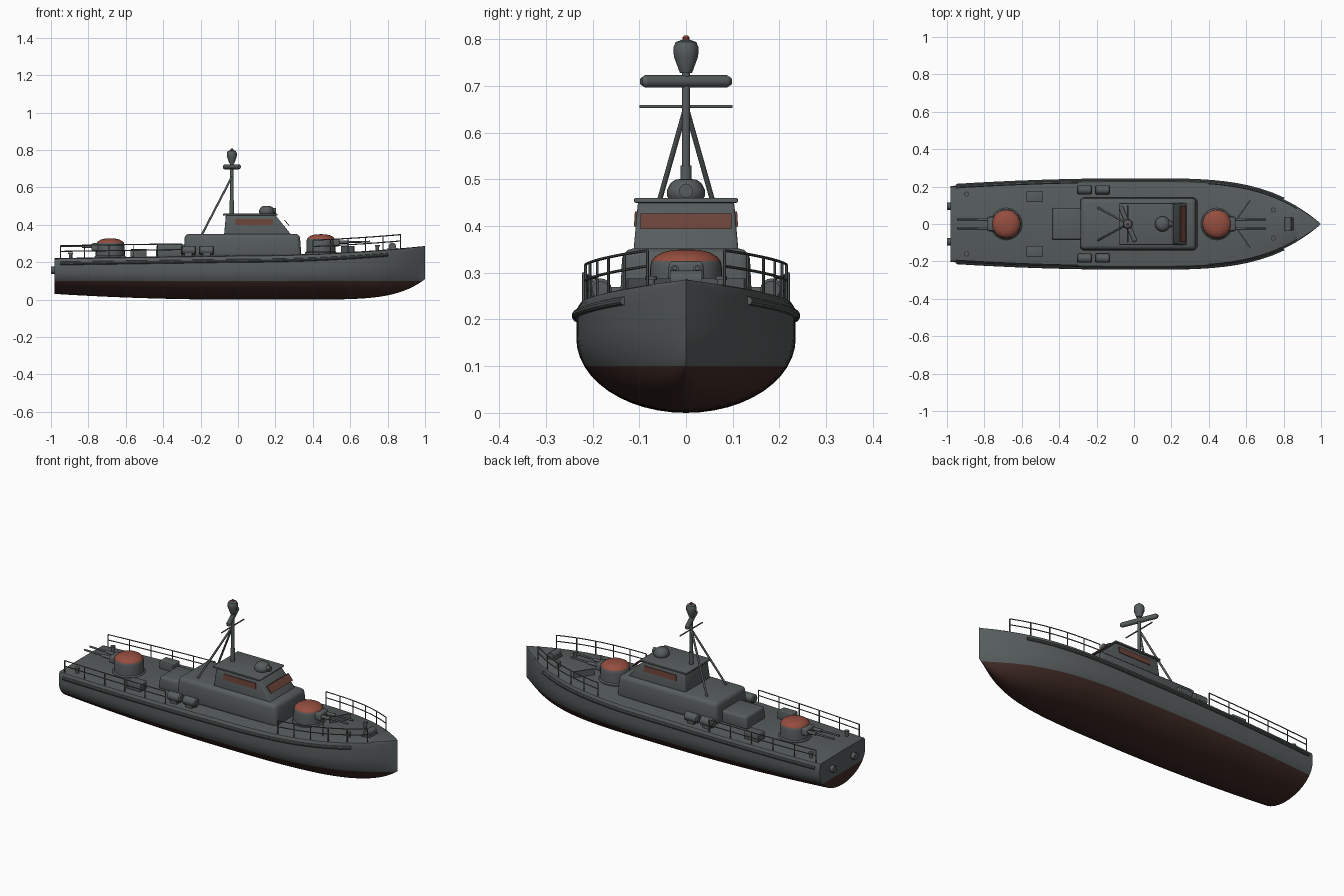
import bpy, bmesh, math
from mathutils import Vector, Matrix

if "Cube" in bpy.data.objects:
    bpy.data.objects.remove(bpy.data.objects["Cube"])

def mat(name, rgb):
    m = bpy.data.materials.new(name)
    m.diffuse_color = (*rgb, 1)
    m.use_nodes = True
    m.node_tree.nodes["Principled BSDF"].inputs["Base Color"].default_value = m.diffuse_color
    return m
GREY = mat("hull grey", (0.095, 0.108, 0.108))
DARKRED = mat("antifouling dark red", (0.052, 0.024, 0.019))
RED = mat("dome red", (0.30, 0.075, 0.05))
GLASS = mat("window brown red", (0.15, 0.058, 0.042))

def finish(bm, name, mats, smooth=35):
    bmesh.ops.recalc_face_normals(bm, faces=bm.faces)
    me = bpy.data.meshes.new(name)
    bm.to_mesh(me)
    bm.free()
    ob = bpy.data.objects.new(name, me)
    bpy.context.collection.objects.link(ob)
    for m in mats:
        me.materials.append(m)
    bpy.ops.object.select_all(action='DESELECT')
    ob.select_set(True)
    bpy.context.view_layer.objects.active = ob
    bpy.ops.object.shade_smooth_by_angle(angle=math.radians(smooth))
    return ob

def prism(name, bottom, top, z0, z1, bevel=0.0, m=GREY, seg=3):
    """Box from two (x0, x1, half width, y centre) rectangles."""
    bm = bmesh.new()
    rings = []
    for (x0, x1, h, yc), z in ((bottom, z0), (top, z1)):
        rings.append([bm.verts.new((x, yc + s * h, z)) for x, s in ((x0, -1), (x1, -1), (x1, 1), (x0, 1))])
    bm.faces.new(rings[0])
    bm.faces.new(rings[1])
    for i in range(4):
        j = (i + 1) % 4
        bm.faces.new((rings[0][i], rings[0][j], rings[1][j], rings[1][i]))
    if bevel:
        bmesh.ops.bevel(bm, geom=bm.edges[:], offset=bevel, segments=seg, profile=0.5, affect='EDGES')
    return finish(bm, name, [m])

def add_rod(bm, a, b, r, r2=None, n=10):
    a, b = Vector(a), Vector(b)
    rot = (b - a).to_track_quat('Z', 'Y').to_matrix().to_4x4()
    bmesh.ops.create_cone(bm, cap_ends=True, segments=n, radius1=r, radius2=r if r2 is None else r2,
                          depth=(b - a).length, matrix=Matrix.Translation((a + b) / 2) @ rot)

def rods(name, items, n=10, m=GREY):
    bm = bmesh.new()
    for it in items:
        add_rod(bm, *it, n=n)
    return finish(bm, name, [m])

def lathe(name, profile, pos, n=24, mats=(GREY,), split=9):
    """Revolved (radius, z) profile; faces above split take the second material."""
    bm = bmesh.new()
    vs = [bm.verts.new((r, 0, z)) for r, z in profile]
    es = [bm.edges.new(p) for p in zip(vs, vs[1:])]
    bmesh.ops.spin(bm, geom=vs + es, cent=(0, 0, 0), axis=(0, 0, 1), angle=math.tau, steps=n)
    bmesh.ops.remove_doubles(bm, verts=bm.verts, dist=1e-5)
    for f in bm.faces:
        f.material_index = int(f.calc_center_median().z > split)
    bmesh.ops.translate(bm, verts=bm.verts, vec=pos)
    return finish(bm, name, mats)

# Hull lines
def width(x):
    return 0.235 * (1 - x ** 3.7) if x > 0 else 0.235 - 0.033 * x * x
def deck(x):
    return 0.235 + (0.05 * x * x if x > 0 else 0.015 * x)
def keel(x):
    return 0.11 * x ** 7 if x > 0 else 0.032 * x * x

# Hull: lofted sections, split at the waterline
bm = bmesh.new()
rings = []
for i in range(49):
    t = i / 48
    x = -0.98 + 1.98 * (1 - (1 - t) ** 1.4)
    w, d, k = width(x), deck(x), keel(x)
    zm = k + 0.68 * (d - k)
    half = [(w * math.sin(a), zm - (zm - k) * math.cos(a)) for a in [j * math.pi / 24 for j in range(13)]]
    half += [(w, d - 0.035), (w * 0.992, d - 0.012), (w * 0.965, d - 0.002), (w * 0.93, d), (0, d + 0.002)]
    pts = half + [(-y, z) for y, z in half[-2:0:-1]]
    rings.append([bm.verts.new((x, y, z)) for y, z in pts])
n = len(rings[0])
for a, b in zip(rings, rings[1:]):
    for i in range(n):
        bm.faces.new((a[i], a[(i + 1) % n], b[(i + 1) % n], b[i]))
bm.faces.new(rings[0])
bmesh.ops.remove_doubles(bm, verts=bm.verts, dist=1e-5)
bmesh.ops.bisect_plane(bm, geom=bm.verts[:] + bm.edges[:] + bm.faces[:], plane_co=(0, 0, 0.1), plane_no=(0, 0, 1))
for f in bm.faces:
    f.material_index = int(f.calc_center_median().z < 0.1)
finish(bm, "hull", [GREY, DARKRED])

# Rub rails, guard rails and stanchions on both sides
def edge(x, s, dz, inset):
    return (x, s * (width(x) - inset), deck(x) + dz)
for s, side in ((1, "port"), (-1, "starboard")):
    xs = [-0.95 + 1.75 * i / 28 for i in range(29)]
    rods("rub_rail_" + side, [(edge(a, s, -0.027, -0.001), edge(b, s, -0.027, -0.001), 0.009)
                              for a, b in zip(xs, xs[1:])])
    for part, x0, x1, posts, h in (("aft", -0.95, -0.3, 6, 0.068), ("bow", 0.4, 0.87, 6, 0.075)):
        xs = [x0 + (x1 - x0) * i / 15 for i in range(16)]
        items = [(edge(a, s, dz, 0.012), edge(b, s, dz, 0.012), 0.003)
                 for dz in (h, h * 0.55) for a, b in zip(xs, xs[1:])]
        for i in range(posts):
            x = x0 + (x1 - x0) * i / (posts - 1)
            items.append((edge(x, s, -0.005, 0.012), edge(x, s, h, 0.012), 0.003))
        rods(f"{part}_guard_rail_{side}", items, 6)

# Deckhouse, bridge and roof
prism("deckhouse", (-0.29, 0.34, 0.142, 0), (-0.285, 0.33, 0.136, 0), 0.225, 0.352, 0.022)
prism("bridge", (-0.075, 0.29, 0.113, 0), (-0.065, 0.2, 0.103, 0), 0.34, 0.452, 0.006)
prism("bridge_roof", (-0.08, 0.212, 0.111, 0), (-0.08, 0.21, 0.111, 0), 0.45, 0.46, 0.003)
prism("aft_casing", (-0.44, -0.27, 0.087, 0), (-0.435, -0.27, 0.084, 0), 0.225, 0.296, 0.012)

# Windows
prism("front_window", (0.272, 0.277, 0.097, 0), (0.245, 0.25, 0.097, 0), 0.394, 0.427, 0, GLASS)
for s in (1, -1):
    prism("side_window", (-0.015, 0.187, 0.004, s * 0.1075), (-0.015, 0.187, 0.004, s * 0.1055),
          0.399, 0.431, 0, GLASS)

# Searchlight on the roof
lathe("searchlight", [(0, 0), (0.036, 0), (0.041, 0.008), (0.041, 0.02), (0.033, 0.035), (0.022, 0.043), (0, 0.044)],
      (0.153, 0, 0.457), 16)
rods("searchlight_stub", [((0.18, 0, 0.476), (0.202, 0, 0.476), 0.015)], 12)

# Mast, legs, yard, radar bar and lantern
MX = -0.033
rods("mast", [((MX, 0, 0.455), (MX, 0, 0.53), 0.012), ((MX, 0, 0.52), (MX, 0, 0.735), 0.009),
              ((MX, 0, 0.656), (-0.193, 0.087, 0.348), 0.0055), ((MX, 0, 0.656), (-0.193, -0.087, 0.348), 0.0055),
              ((MX, -0.1, 0.656), (MX, 0.1, 0.656), 0.0035)], 12)
dx, dy = -0.036, 0.087
bar = [((MX - dx, -dy, 0.71), (MX + dx, dy, 0.71), 0.0135)]
for s in (1, -1):
    bar.append(((MX + s * dx, s * dy, 0.71), (MX + s * dx * 1.1, s * dy * 1.1, 0.71), 0.0135, 0.008))
rods("radar_bar", bar, 16)
lathe("mast_lantern", [(0, 0), (0.013, 0), (0.026, 0.035), (0.027, 0.055), (0.022, 0.066), (0.009, 0.071), (0, 0.071)],
      (MX, 0, 0.728), 12)
lathe("lantern_tip", [(0.008, 0), (0.008, 0.006), (0.004, 0.01), (0, 0.01)], (MX, 0, 0.798), 10, (RED,))

# Gun turrets: fore and aft
for name, x, z, d, reach in (("fore", 0.443, 0.24, 1, 0.262), ("aft", -0.683, 0.217, -1, 0.262)):
    lathe(name + "_turret", [(0, 0), (0.085, 0), (0.085, 0.012), (0.078, 0.018), (0.077, 0.07), (0.074, 0.085),
                             (0.066, 0.095), (0.05, 0.104), (0.028, 0.109), (0, 0.11)],
          (x, 0, z), 32, (GREY, RED), 0.083)
    xa, xb = sorted((x + d * 0.04, x + d * 0.1))
    prism(name + "_gun_mantlet", (xa, xb, 0.04, 0), (xa, xb, 0.036, 0), z + 0.045, z + 0.085, 0.008)
    guns = []
    for s in (1, -1):
        y = s * 0.024
        guns += [((x + d * 0.09, y, z + 0.067), (x + d * 0.15, y, z + 0.068), 0.009),
                 ((x + d * 0.14, y, z + 0.068), (x + d * reach, y, z + 0.07), 0.005)]
    rods(name + "_guns", guns, 12)

# Paired deck fittings
for s in (1, -1):
    for xc in (-0.265, -0.168):
        a, b, y = xc - 0.041, xc + 0.041, s * 0.183
        rods("life_raft_canister", [((a + 0.006, y, 0.264), (b - 0.006, y, 0.264), 0.024),
                                    ((a + 0.006, y, 0.264), (a, y, 0.264), 0.024, 0.018),
                                    ((b - 0.006, y, 0.264), (b, y, 0.264), 0.024, 0.018)], 16)
        prism("raft_cradle", (xc - 0.02, xc + 0.02, 0.018, y), (xc - 0.02, xc + 0.02, 0.018, y), 0.225, 0.25)
    prism("deck_locker", (-0.575, -0.488, 0.03, s * 0.147), (-0.575, -0.488, 0.03, s * 0.147), 0.22, 0.27, 0.004)
    for xb, yb in ((-0.895, 0.16), (0.745, 0.075)):
        z = deck(xb)
        rods("bollard", [((xb, s * yb, z - 0.005), (xb, s * yb, z + 0.026), 0.009),
                         ((xb, s * yb, z + 0.022), (xb, s * yb, z + 0.03), 0.013)], 12)
    rods("exhaust", [((-0.97, s * 0.095, 0.157), (-1.0, s * 0.095, 0.157), 0.019)], 16)
    # Breakwater plate
    bw = prism("breakwater", (-0.058, 0.058, 0.003, 0), (-0.058, 0.058, 0.003, 0), 0.245, 0.288)
    bw.rotation_euler[2] = s * math.atan2(0.095, 0.066)
    bw.location = (0.587, s * 0.078, 0)

# Anchor winch
rods("anchor_winch", [((0.825, -0.034, 0.285), (0.825, 0.034, 0.285), 0.02)], 16)
prism("winch_base", (0.798, 0.852, 0.036, 0), (0.798, 0.852, 0.036, 0), 0.262, 0.276, 0.002)
